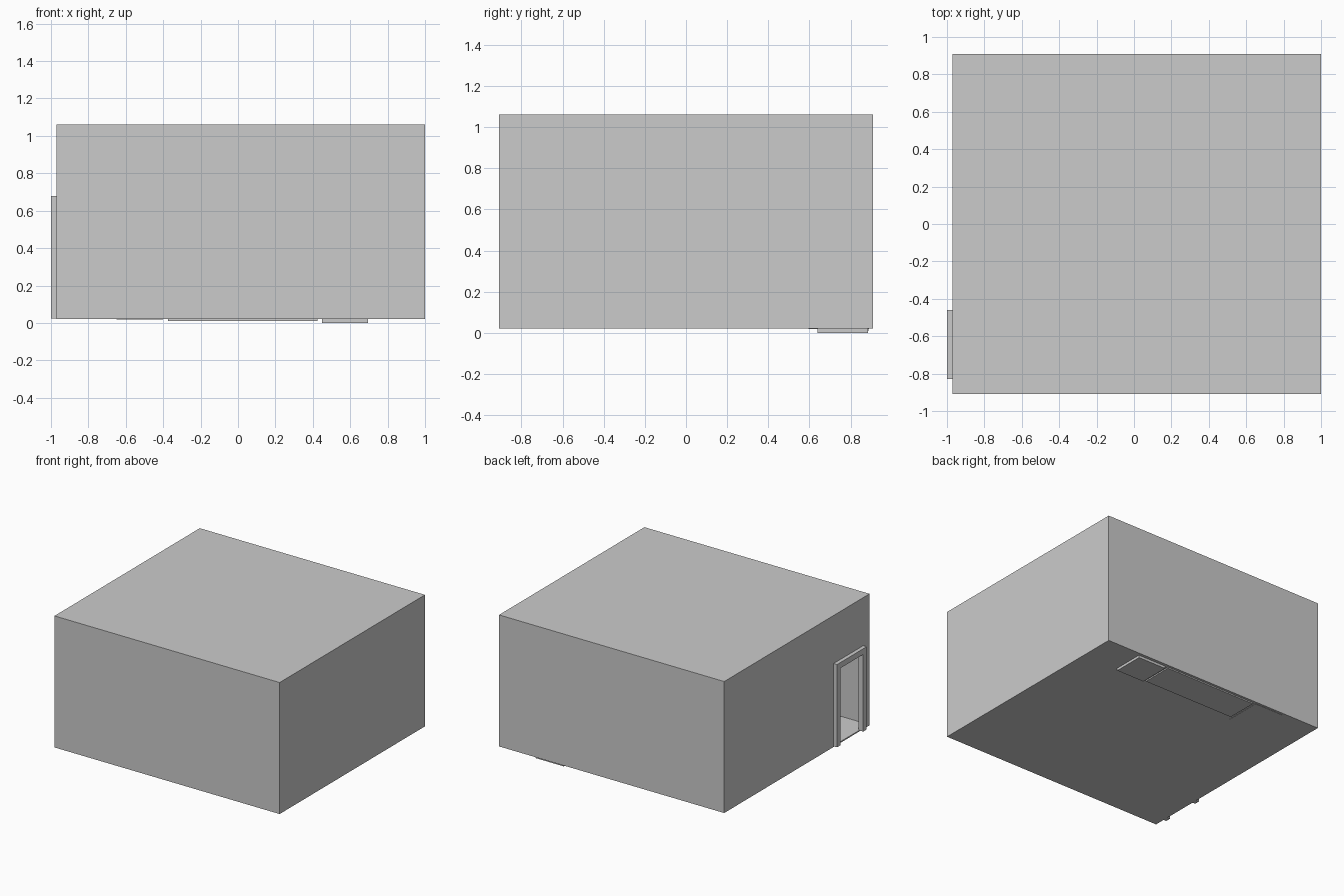
import bpy, bmesh

if "Cube" in bpy.data.objects:
    bpy.data.objects.remove(bpy.data.objects["Cube"])

X0, X1, Y, Z0, Z1 = -0.97, 1.0, 0.908, 0.02, 1.06   # room limits
T = 0.01                                             # wall thickness


def finish(name, bm):
    bmesh.ops.recalc_face_normals(bm, faces=bm.faces)
    me = bpy.data.meshes.new(name)
    bm.to_mesh(me)
    bm.free()
    ob = bpy.data.objects.new(name, me)
    bpy.context.collection.objects.link(ob)
    return ob


def box(name, x0, x1, y0, y1, z0, z1):
    bm = bmesh.new()
    bmesh.ops.create_cube(bm, size=1)
    for v in bm.verts:
        v.co.x = x0 if v.co.x < 0 else x1
        v.co.y = y0 if v.co.y < 0 else y1
        v.co.z = z0 if v.co.z < 0 else z1
    return finish(name, bm)


def arch(name, x0, x1, outer, inner):
    """Doorway-shaped outline (y0, y1, bottom, top) extruded along x."""
    a0, a1, b, at = outer
    i0, i1, _, it = inner
    pts = [(a0, b), (a0, at), (a1, at), (a1, b),
           (i1, b), (i1, it), (i0, it), (i0, b)]
    bm = bmesh.new()
    face = bm.faces.new([bm.verts.new((x0, y, z)) for y, z in pts])
    ext = bmesh.ops.extrude_face_region(bm, geom=[face], use_keep_orig=True)
    verts = [g for g in ext["geom"] if isinstance(g, bmesh.types.BMVert)]
    bmesh.ops.translate(bm, verts=verts, vec=(x1 - x0, 0, 0))
    return finish(name, bm)


# Room shell
box("floor", X0, X1, -Y, Y, Z0, Z0 + T)
box("ceiling", X0, X1, -Y, Y, Z1 - T, Z1)
box("front_wall", X0, X1, -Y, -Y + T, Z0, Z1)
box("back_wall", X0, X1, Y - T, Y, Z0, Z1)
box("right_wall", X1 - T, X1, -Y, Y, Z0, Z1)

# Left wall with doorway, and the door frame around it
opening = (-0.785, -0.505, 0, 0.635)
arch("left_wall", X0, X0 + T, (-Y, Y, Z0, Z1), opening)
arch("door_frame", -1.0, X0 + T, (-0.83, -0.46, 0.025, 0.68), opening)

# Furniture along the back wall, its bases dropping through the floor
box("tall_cabinet", 0.45, 0.695, 0.64, 0.885, 0.0, 0.58)
box("long_counter", -0.375, 0.425, 0.64, 0.888, 0.01, 0.3)
box("end_unit", -0.65, -0.4, 0.595, 0.89, 0.018, 0.3)
